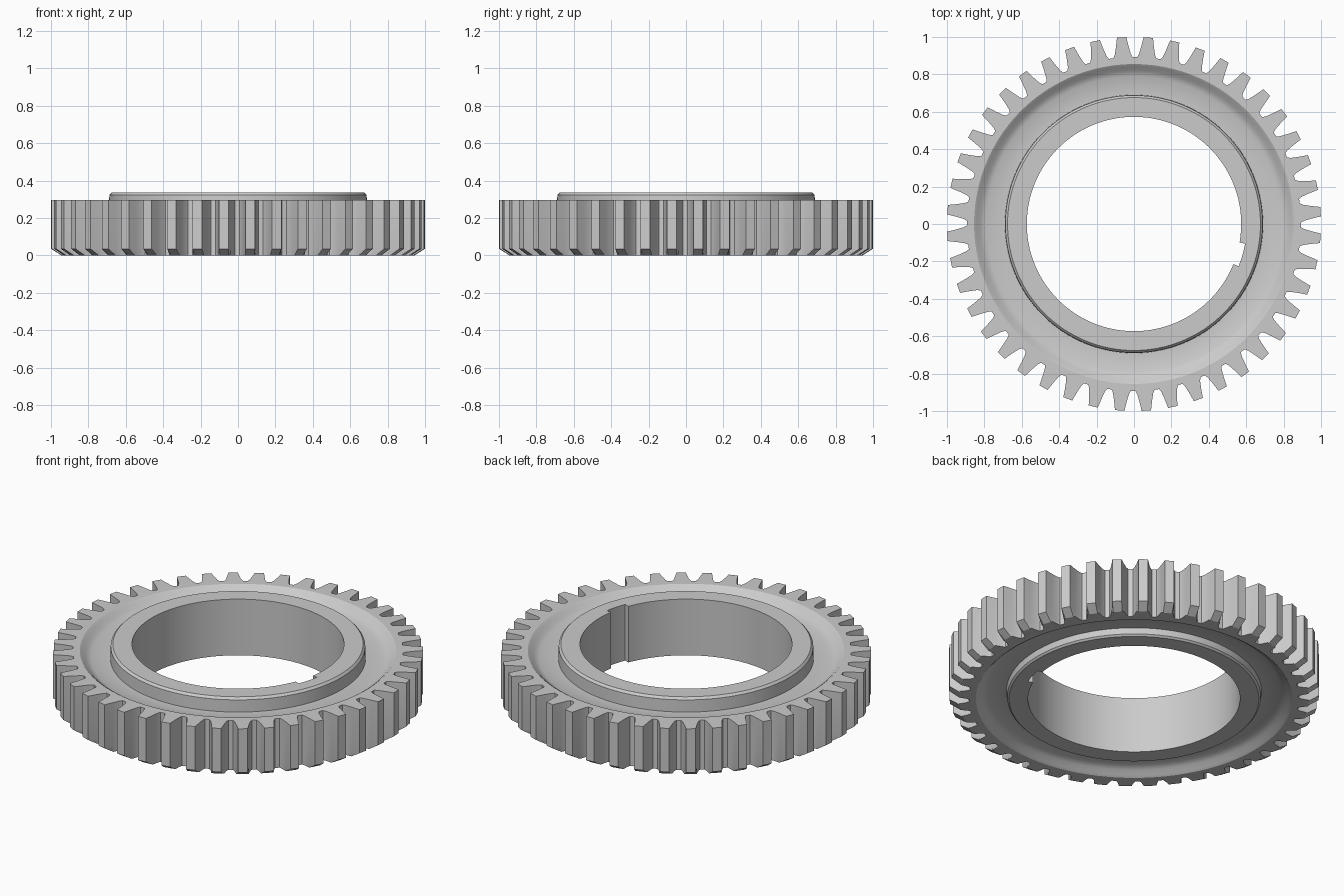
import bpy, bmesh, math

if "Cube" in bpy.data.objects:
    bpy.data.objects.remove(bpy.data.objects["Cube"])

TEETH = 44
PITCH = 360 / TEETH
PHASE = PITCH / 2 - 0.3
# one tooth: (degrees from tooth centre, outer radius)
TOOTH = [(-3.3, 0.893), (-2.7, 0.91), (-2.05, 0.95), (-1.45, 1.0),
         (1.45, 1.0), (2.05, 0.95), (2.7, 0.91), (3.3, 0.893)]
BORE, KEY_BORE = 0.573, 0.603
KEY_START, KEY_END = 338.0, 350.0      # keyway in the bore, degrees


def outer_radius(a):
    d = (a - PHASE + PITCH / 2) % PITCH - PITCH / 2
    pts = [(TOOTH[-1][0] - PITCH, TOOTH[-1][1])] + TOOTH + [(TOOTH[0][0] + PITCH, TOOTH[0][1])]
    for (a0, r0), (a1, r1) in zip(pts, pts[1:]):
        if a0 <= d <= a1:
            return r0 + (r1 - r0) * (d - a0) / (a1 - a0)
    return TOOTH[0][1]


def section(a):
    """Closed radial cross-section (r, z) at angle a."""
    ro = outer_radius(a)
    ri = KEY_BORE if KEY_START < a < KEY_END else BORE
    return [(ri, 0), (0.675, 0), (0.685, 0.01), (0.69, 0.045),
            (0.79, 0.045), (0.82, 0.03), (0.84, 0.01), (0.855, 0),      # lower recess
            (min(ro, 0.945), 0), (ro, 0.035), (ro, 0.295),              # teeth
            (0.855, 0.295), (0.84, 0.285), (0.82, 0.265), (0.79, 0.25),
            (0.69, 0.25), (0.688, 0.322), (0.676, 0.335), (ri, 0.335)]  # raised hub


# gear: sweep the section round the axis
angles = [(PHASE + i * PITCH + d) % 360 for i in range(TEETH) for d, _ in TOOTH]
for k in (KEY_START, KEY_END):
    angles += [k - 0.03, k + 0.03]
angles.sort()

bm = bmesh.new()
columns = []
for a in angles:
    c, s = math.cos(math.radians(a)), math.sin(math.radians(a))
    columns.append([bm.verts.new((r * c, r * s, z)) for r, z in section(a)])
for i, col in enumerate(columns):
    nxt = columns[(i + 1) % len(columns)]
    for j in range(len(col)):
        k = (j + 1) % len(col)
        bm.faces.new((col[j], nxt[j], nxt[k], col[k]))
bmesh.ops.recalc_face_normals(bm, faces=bm.faces)
mesh = bpy.data.meshes.new("ring_gear")
bm.to_mesh(mesh)
bm.free()

gear = bpy.data.objects.new("ring_gear", mesh)
bpy.context.collection.objects.link(gear)
bpy.context.view_layer.objects.active = gear
gear.select_set(True)
bpy.ops.object.shade_smooth_by_angle(angle=math.radians(30))
